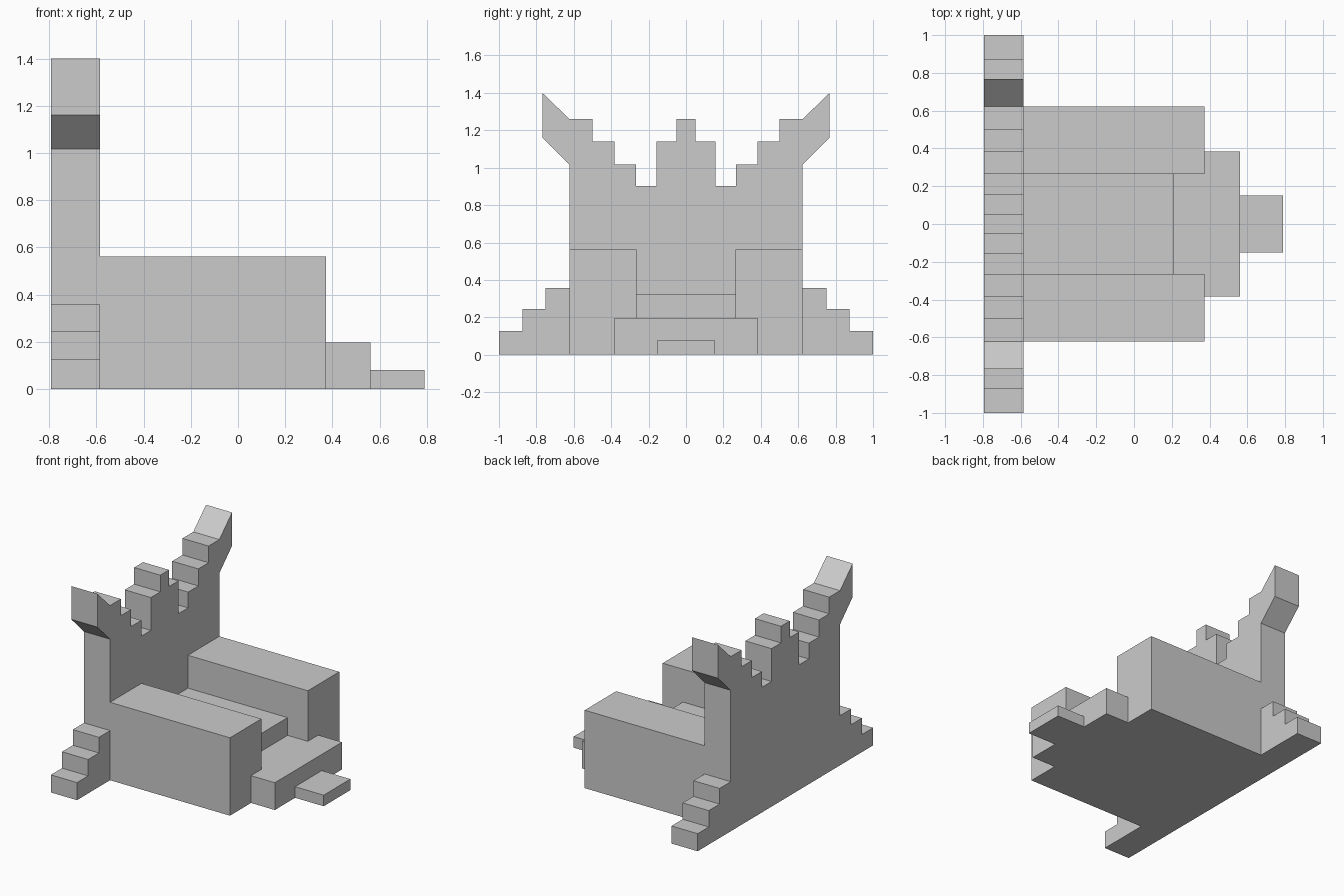
import bpy, bmesh

if "Cube" in bpy.data.objects:
    bpy.data.objects.remove(bpy.data.objects["Cube"])


def prism(name, outline, axis, lo, hi):
    """Extrude a closed 2D outline along axis: 'x' (outline in y,z) or 'z' (outline in x,y)."""
    bm = bmesh.new()
    place = (lambda a, b: (lo, a, b)) if axis == 'x' else (lambda a, b: (a, b, lo))
    face = bm.faces.new([bm.verts.new(place(a, b)) for a, b in outline])
    ext = bmesh.ops.extrude_face_region(bm, geom=[face])
    verts = [g for g in ext['geom'] if isinstance(g, bmesh.types.BMVert)]
    move = (hi - lo, 0, 0) if axis == 'x' else (0, 0, hi - lo)
    bmesh.ops.translate(bm, verts=verts, vec=move)
    bmesh.ops.recalc_face_normals(bm, faces=bm.faces)
    mesh = bpy.data.meshes.new(name)
    bm.to_mesh(mesh)
    bm.free()
    obj = bpy.data.objects.new(name, mesh)
    bpy.context.collection.objects.link(obj)
    return obj


def block(name, x0, x1, y0, y1, height):
    return prism(name, [(x0, y0), (x1, y0), (x1, y1), (x0, y1)], 'z', 0, height)


BACK, BACK_FRONT, SEAT_FRONT, ARM_FRONT, STEP_FRONT, FRONT = -0.793, -0.585, 0.21, 0.372, 0.562, 0.79
ARM_IN, ARM_OUT, ARM_TOP = 0.265, 0.623, 0.562

# Backrest: half of the crown and horn outline, mirrored
half = [(0.05, 1.26), (0.05, 1.14), (0.158, 1.14), (0.158, 0.903),
        (0.267, 0.903), (0.267, 1.017), (0.383, 1.017), (0.383, 1.14),
        (0.5, 1.14), (0.5, 1.26), (ARM_OUT, 1.26), (0.768, 1.40),
        (0.768, 1.16), (ARM_OUT, 1.017), (ARM_OUT, 0)]
prism("backrest", half + [(-y, z) for y, z in reversed(half)], 'x', BACK, BACK_FRONT)

# Armrests and the stepped side wings
for side, s in (("left", -1), ("right", 1)):
    block("armrest_" + side, BACK_FRONT, ARM_FRONT, s * ARM_IN, s * ARM_OUT, ARM_TOP)
    wing = [(ARM_OUT, 0), (1.0, 0), (1.0, 0.127), (0.873, 0.127), (0.873, 0.245),
            (0.75, 0.245), (0.75, 0.358), (ARM_OUT, 0.358)]
    prism("stepped_wing_" + side, [(s * y, z) for y, z in wing], 'x', BACK, BACK_FRONT)

# Seat between the armrests
block("seat", BACK_FRONT, SEAT_FRONT, -ARM_IN, ARM_IN, 0.325)

# Footstep, T-shaped so it reaches back to the seat
t_half = [(SEAT_FRONT, ARM_IN), (ARM_FRONT, ARM_IN), (ARM_FRONT, 0.383), (STEP_FRONT, 0.383)]
prism("footstep", t_half + [(x, -y) for x, y in reversed(t_half)], 'z', 0, 0.197)

# Lowest front step
block("lower_step", STEP_FRONT, FRONT, -0.152, 0.152, 0.08)
